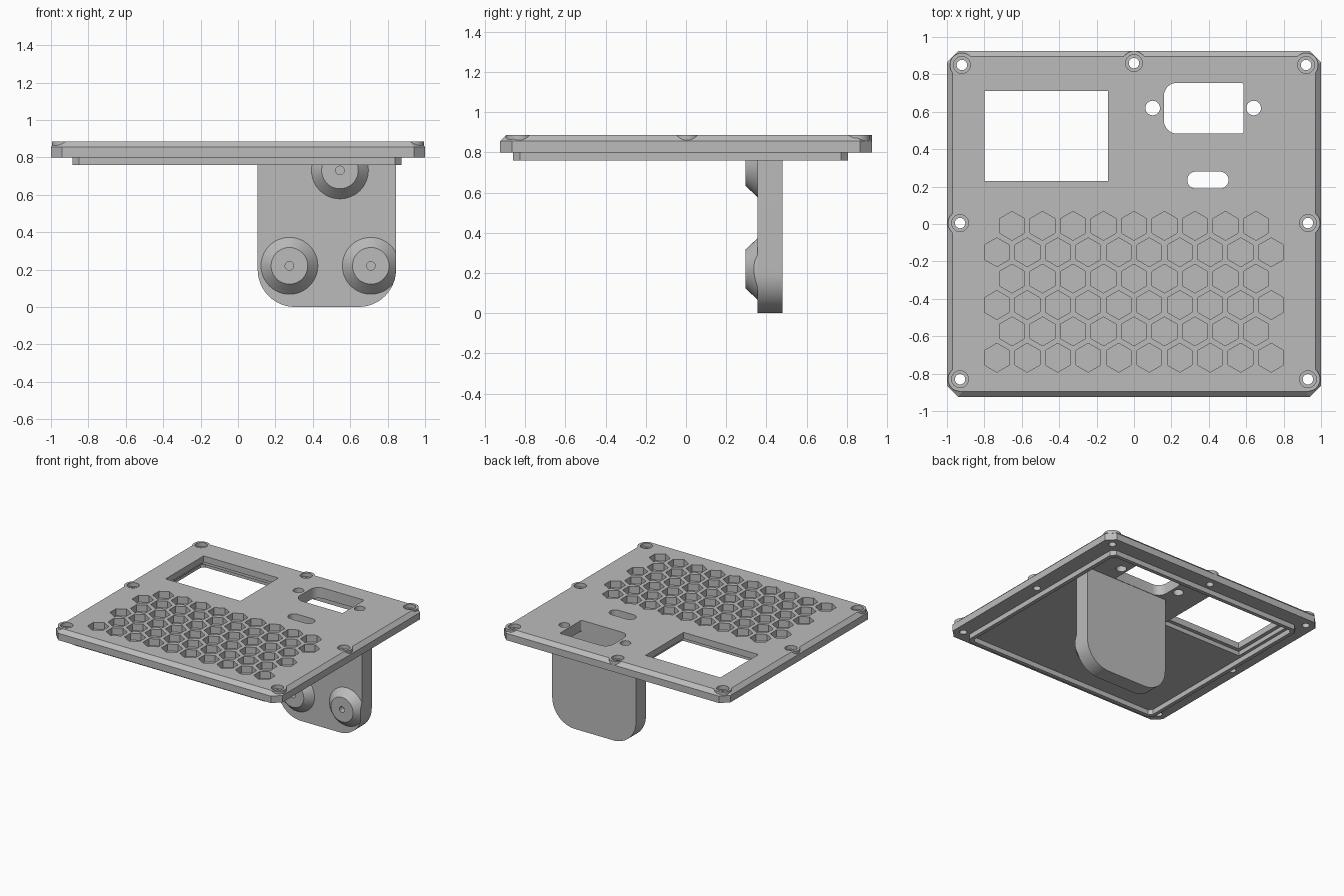
import bpy, bmesh
from math import cos, sin, pi, radians
from mathutils import Vector

cube = bpy.data.objects.get("Cube")
if cube:
    bpy.data.objects.remove(cube, do_unlink=True)

grey = bpy.data.materials.new("plain_grey")
grey.use_nodes = True
grey.diffuse_color = (0.5, 0.5, 0.5, 1)
grey.node_tree.nodes["Principled BSDF"].inputs["Base Color"].default_value = (0.5, 0.5, 0.5, 1)


# ---- helpers ----
def circle(x, y, r, n=32, start=0.0):
    return [(x + r * cos(start + 2 * pi * i / n), y + r * sin(start + 2 * pi * i / n)) for i in range(n)]


def rounded(x0, x1, y0, y1, radii, n=8):
    """Rectangle with one radius per corner, from lower right, anticlockwise; n=1 gives chamfers."""
    pts = []
    corners = [(x1, y0, -1, 1), (x1, y1, -1, -1), (x0, y1, 1, -1), (x0, y0, 1, 1)]
    for k, ((cx, cy, sx, sy), r) in enumerate(zip(corners, radii)):
        if r == 0:
            pts.append((cx, cy))
            continue
        for i in range(n + 1):
            a = -pi / 2 + k * pi / 2 + i * pi / 2 / n
            pts.append((cx + sx * r + r * cos(a), cy + sy * r + r * sin(a)))
    return pts


def loft(bm, sections, axis="z", capped=True):
    """Skin equal-length outlines, each given with its position along the axis."""
    rings = []
    for pts, h in sections:
        place = (lambda u, v: Vector((u, v, h))) if axis == "z" else (lambda u, v: Vector((u, h, v)))
        rings.append([bm.verts.new(place(u, v)) for u, v in pts])
    pairs = list(zip(rings, rings[1:]))
    if capped:
        bm.faces.new(rings[0])
        bm.faces.new(rings[-1])
    else:
        pairs.append((rings[-1], rings[0]))
    n = len(rings[0])
    for a, b in pairs:
        for i in range(n):
            bm.faces.new((a[i], a[(i + 1) % n], b[(i + 1) % n], b[i]))


def make(name, bm):
    bmesh.ops.recalc_face_normals(bm, faces=bm.faces)
    mesh = bpy.data.meshes.new(name)
    bm.to_mesh(mesh)
    bm.free()
    mesh.materials.append(grey)
    ob = bpy.data.objects.new(name, mesh)
    bpy.context.scene.collection.objects.link(ob)
    return ob


def combine(ob, tool, operation):
    """Apply a boolean and discard the tool."""
    tool.hide_render = True
    mod = ob.modifiers.new("bool", "BOOLEAN")
    mod.operation, mod.solver, mod.object = operation, "EXACT", tool
    bpy.context.view_layer.update()
    result = bpy.data.meshes.new_from_object(ob.evaluated_get(bpy.context.evaluated_depsgraph_get()))
    ob.modifiers.clear()
    ob.data = result
    bpy.data.objects.remove(tool, do_unlink=True)


def finish(ob):
    ob.data.shade_smooth()
    ob.data.set_sharp_from_angle(angle=radians(30))


BOTTOM, SHOULDER, TOP = 0.80, 0.855, 0.885
screws = [(-0.92, 0.85), (0, 0.86), (0.92, 0.85)]
screws += [(s * 0.93, y) for s in (-1, 1) for y in (0.005, -0.83)]

# ---- panel with chamfered top edge ----
outline = rounded(-1, 1, -0.925, 0.925, [0.06] * 4, 1)
inner = rounded(-0.97, 0.97, -0.895, 0.895, [0.05] * 4, 1)
bm = bmesh.new()
loft(bm, [(outline, BOTTOM), (outline, SHOULDER), (inner, TOP)])
panel = make("panel", bm)

# Screw bosses that fill the chamfer
bm = bmesh.new()
for x, y in screws:
    loft(bm, [(circle(x, y, 0.065), 0.82), (circle(x, y, 0.065), TOP)])
combine(panel, make("boss_tool", bm), "UNION")

# Openings right through the panel
openings = [circle(x, y, 0.028, 24) for x, y in screws]
openings += [circle(x, 0.62, 0.039) for x in (0.1, 0.64)]
openings += [rounded(-0.80, -0.14, 0.23, 0.71, [0] * 4),
             rounded(0.16, 0.585, 0.483, 0.755, [0.012, 0.012, 0.07, 0.07]),
             rounded(0.285, 0.505, 0.19, 0.28, [0.0449] * 4)]
bm = bmesh.new()
for pts in openings:
    loft(bm, [(pts, 0.7), (pts, 1.0)])
combine(panel, make("opening_tool", bm), "DIFFERENCE")

# Hexagon pockets, screw counterbores and the ledge under the window
bm = bmesh.new()
for row in range(6):
    count = 9 + row % 2
    for i in range(count):
        pts = circle((i - (count - 1) / 2) * 0.163, -0.01 - row * 0.141, 0.077, 6, pi / 2)
        loft(bm, [(pts, 0.83), (pts, 1.0)])
for x, y in screws:
    pts = circle(x, y, 0.045)
    loft(bm, [(pts, 0.855), (pts, 1.0)])
ledge = rounded(-0.83, -0.11, 0.20, 0.74, [0] * 4)
loft(bm, [(ledge, 0.7), (ledge, 0.835)])
combine(panel, make("pocket_tool", bm), "DIFFERENCE")
finish(panel)

# ---- locating rim under the panel ----
rim_out = rounded(-0.885, 0.875, -0.86, 0.805, [0.035] * 4, 1)
rim_in = rounded(-0.855, 0.845, -0.83, 0.775, [0.025] * 4, 1)
bm = bmesh.new()
loft(bm, [(rim_out, 0.76), (rim_out, 0.802), (rim_in, 0.802), (rim_in, 0.76)], capped=False)
finish(make("locating_rim", bm))

# ---- hanging bracket ----
shape = rounded(0.105, 0.845, 0, 0.805, [0.2, 0, 0, 0.2], 12)
bm = bmesh.new()
loft(bm, [(shape, 0.355), (shape, 0.48)], "y")
finish(make("hanging_bracket", bm))

# Tapered bosses with pilot holes, trimmed to the bracket outline
for name, x, z in (("upper_boss", 0.545, 0.73), ("left_lower_boss", 0.71, 0.22), ("right_lower_boss", 0.275, 0.22)):
    bm = bmesh.new()
    loft(bm, [(circle(x, z, r, 48), y) for r, y in
              ((0.152, 0.36), (0.152, 0.355), (0.098, 0.297), (0.023, 0.297), (0.023, 0.345))], "y")
    boss = make(name, bm)
    bm = bmesh.new()
    loft(bm, [(shape, 0.2), (shape, 0.42)], "y")
    combine(boss, make("trim_tool", bm), "INTERSECT")
    finish(boss)
